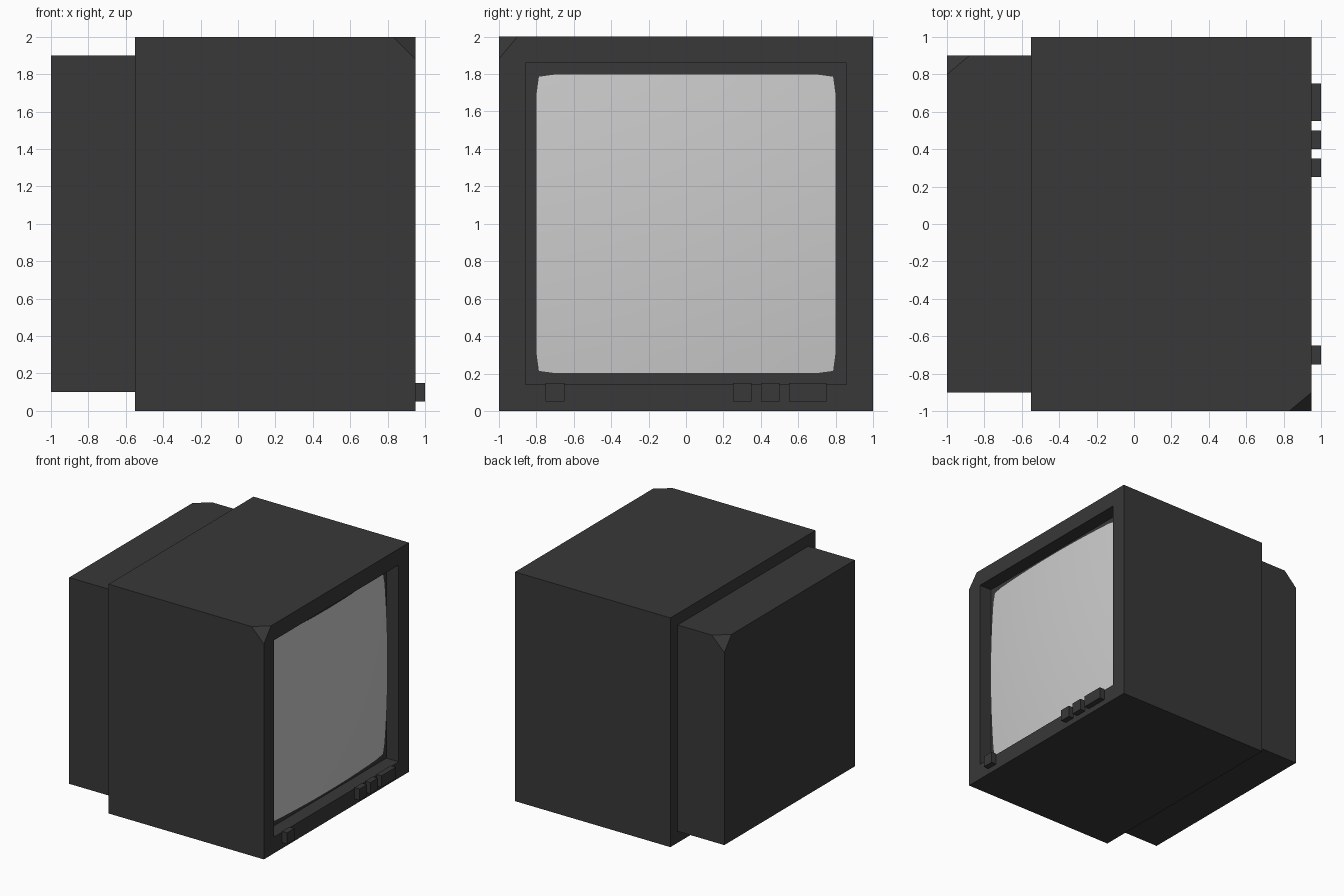
import bpy, bmesh
from mathutils import Vector

if "Cube" in bpy.data.objects:
    bpy.data.objects.remove(bpy.data.objects["Cube"])

dark = bpy.data.materials.new("dark_plastic")
dark.diffuse_color = (0.04, 0.04, 0.04, 1)
dark.use_nodes = True
dark.node_tree.nodes["Principled BSDF"].inputs["Base Color"].default_value = dark.diffuse_color


def finish(bm, name, mat=None):
    bmesh.ops.recalc_face_normals(bm, faces=bm.faces)
    me = bpy.data.meshes.new(name)
    bm.to_mesh(me)
    bm.free()
    ob = bpy.data.objects.new(name, me)
    bpy.context.collection.objects.link(ob)
    if mat:
        me.materials.append(mat)
    return ob


def box(lo, hi):
    lo, hi = Vector(lo), Vector(hi)
    bm = bmesh.new()
    bmesh.ops.create_cube(bm, size=1)
    for v in bm.verts:
        v.co = (lo + hi) / 2 + v.co * (hi - lo)
    return bm


def clip_corner(bm, corner, dx, dy, dz):
    # Slice one corner off and cap the cut
    c = Vector(corner)
    a, b, d = c + Vector((dx, 0, 0)), c + Vector((0, dy, 0)), c + Vector((0, 0, dz))
    n = (b - a).cross(d - a).normalized()
    if n.dot(c - a) < 0:
        n = -n
    geom = bm.verts[:] + bm.edges[:] + bm.faces[:]
    cut = bmesh.ops.bisect_plane(bm, geom=geom, plane_co=a, plane_no=n,
                                 clear_outer=True)["geom_cut"]
    bmesh.ops.holes_fill(bm, edges=[e for e in cut if isinstance(e, bmesh.types.BMEdge)])


# Main casing with a recessed screen opening and one clipped corner
bm = box((-0.55, -1, 0), (0.95, 1, 2))
front = max(bm.faces, key=lambda f: f.calc_center_median().x)
bmesh.ops.inset_region(bm, faces=[front], thickness=0.2)
ext = bmesh.ops.extrude_discrete_faces(bm, faces=[front])["faces"]
bmesh.ops.translate(bm, vec=(-0.12, 0, 0), verts=ext[0].verts[:])
clip_corner(bm, (0.95, -1, 2), -0.12, 0.1, -0.12)
finish(bm, "casing", dark)

# Rear housing, opposite corner clipped
bm = box((-1, -0.9, 0.1), (-0.55, 0.9, 1.9))
clip_corner(bm, (-1, 0.9, 1.9), 0.12, -0.1, -0.12)
finish(bm, "rear_housing", dark)

# Bulging glass screen
bm = bmesh.new()
bmesh.ops.create_grid(bm, x_segments=16, y_segments=16, size=0.8)
for v in bm.verts:
    y, z = v.co.x, v.co.y
    if abs(y) > 0.79 and abs(z) > 0.79:
        y, z = y * 0.985, z * 0.985
    v.co = (0.92 - 0.055 * (y * y + z * z), y, 1 + z)
screen = finish(bm, "screen")
if screen.data.polygons[0].normal.x < 0:
    screen.data.flip_normals()
for p in screen.data.polygons:
    p.use_smooth = True

# Control buttons
for i, (y0, y1) in enumerate([(-0.75, -0.65), (0.25, 0.35), (0.4, 0.5), (0.55, 0.75)]):
    finish(box((0.95, y0, 0.05), (1, y1, 0.15)), f"button_{i + 1}", dark)
